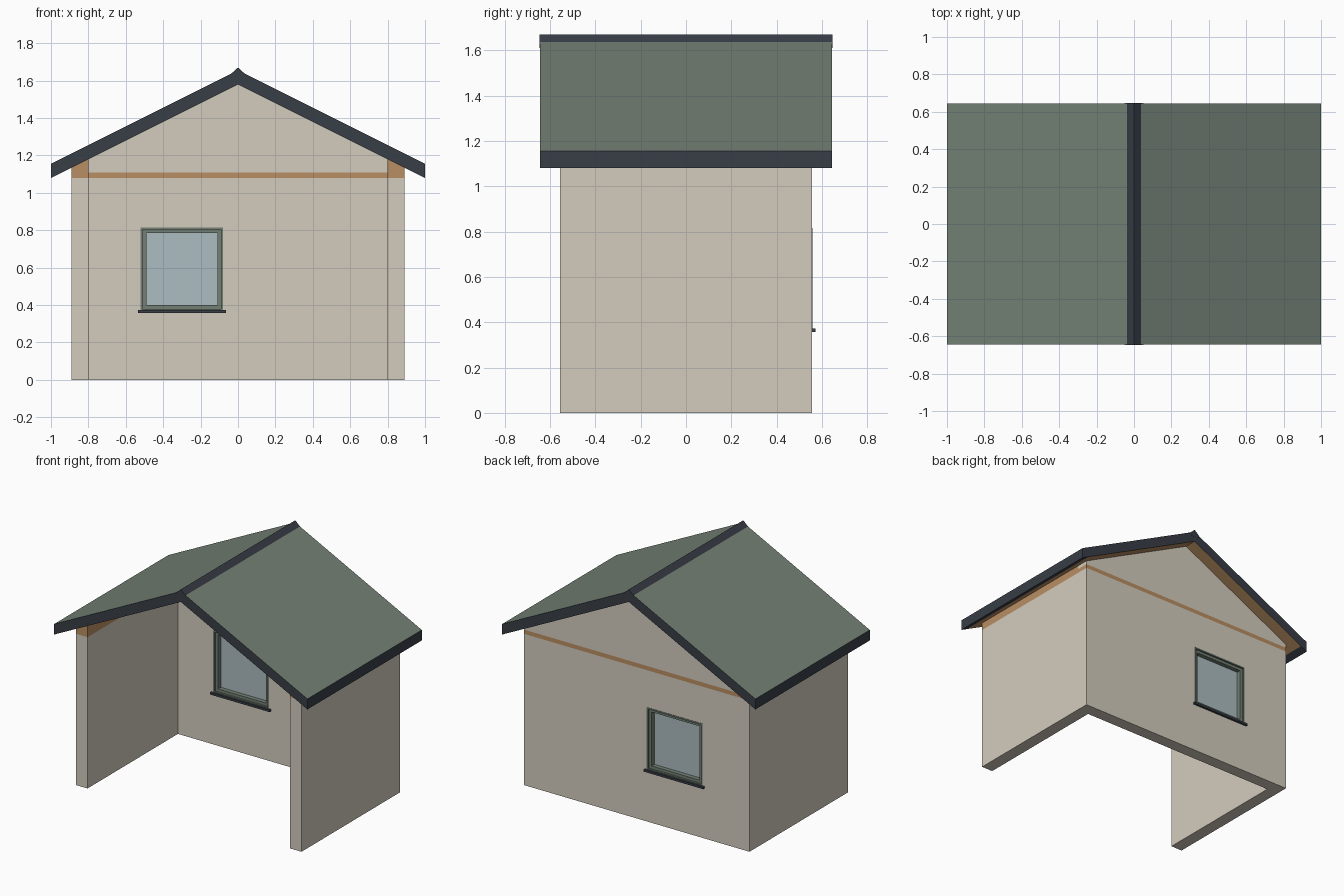
import bpy, bmesh
from mathutils import Vector

old = bpy.data.objects.get("Cube")
if old:
    bpy.data.objects.remove(old, do_unlink=True)


def material(name, r, g, b):
    lin = [((c / 255 + 0.055) / 1.055) ** 2.4 for c in (r, g, b)] + [1.0]
    m = bpy.data.materials.new(name)
    m.use_nodes = True
    m.diffuse_color = lin
    m.node_tree.nodes["Principled BSDF"].inputs["Base Color"].default_value = lin
    return m


WALL = material("warm beige wall", 212, 204, 190)
WOOD = material("light brown wood", 186, 143, 99)
GREEN = material("grey green", 115, 128, 116)
DARK = material("dark slate", 56, 62, 71)
GLASS = material("pale blue glass", 172, 188, 193)


def prism(name, points, start, end, mats, axis="Y", rule=None):
    """Extrude a flat profile along Y (points are x, z) or Z (points are x, y)."""
    def at(p, t):
        return (p[0], t, p[1]) if axis == "Y" else (p[0], p[1], t)
    bm = bmesh.new()
    face = bm.faces.new([bm.verts.new(at(p, start)) for p in points])
    ext = bmesh.ops.extrude_face_region(bm, geom=[face], use_keep_orig=True)
    moved = [v for v in ext["geom"] if isinstance(v, bmesh.types.BMVert)]
    shift = Vector(at((0, 0), end - start))
    bmesh.ops.translate(bm, verts=moved, vec=shift)
    bmesh.ops.recalc_face_normals(bm, faces=bm.faces)
    if rule:
        for f in bm.faces:
            f.material_index = rule(f)
    me = bpy.data.meshes.new(name)
    bm.to_mesh(me)
    bm.free()
    for m in mats:
        me.materials.append(m)
    ob = bpy.data.objects.new(name, me)
    bpy.context.collection.objects.link(ob)
    return ob


def box(name, x0, x1, y0, y1, z0, z1, mat):
    return prism(name, [(x0, z0), (x1, z0), (x1, z1), (x0, z1)], y0, y1, [mat])


def cut(ob, x0, x1, y0, y1, z0, z1):
    """Cut a box-shaped opening through an object and discard the cutter."""
    cutter = box("cutter", x0, x1, y0, y1, z0, z1, ob.data.materials[0])
    cutter.hide_render = True
    mod = ob.modifiers.new("opening", "BOOLEAN")
    mod.operation, mod.solver, mod.object = "DIFFERENCE", "EXACT", cutter
    dg = bpy.context.evaluated_depsgraph_get()
    me = bpy.data.meshes.new_from_object(ob.evaluated_get(dg))
    ob.modifiers.clear()
    ob.data = me
    bpy.data.objects.remove(cutter, do_unlink=True)


W, D, T = 0.89, 0.555, 0.09        # half width, half depth, wall thickness
PLATE, BAND = 1.08, 1.11           # wall top and band top
APEX, SLOPE = 1.58, 0.5
EAVE, ROOF_D, ROOF_T = 1.0, 0.645, 0.075


def under(x):
    return APEX - SLOPE * abs(x)


# Walls, open at the front
walls = prism("walls", [(-W, -D), (-W + T, -D), (-W + T, D - T), (W - T, D - T),
                        (W - T, -D), (W, -D), (W, D), (-W, D)],
              0, PLATE, [WALL], axis="Z")
X0, X1, Z0, Z1 = -0.52, -0.08, 0.37, 0.815
cut(walls, X0, X1, D - 2 * T, D + T, Z0, Z1)

# Wooden band and gable on the back wall
box("back_band", -W, W, D - T, D, PLATE, BAND, WOOD)
prism("back_gable", [(-W, BAND), (W, BAND), (W, under(W)), (0, APEX), (-W, under(W))],
      D - T, D, [WALL])

# Sloped wooden plates on the side walls
for side, s in (("right", -1), ("left", 1)):
    prism(side + "_wall_plate", [(s * (W - T), PLATE), (s * W, PLATE),
                                 (s * W, under(W)), (s * (W - T), under(W - T))],
          -D, D - T, [WOOD])


# Roof: green on top, wood beneath, dark on the edges
def roof_rule(f):
    if f.normal.z > 0.5:
        return 0
    inner = abs(f.calc_center_median().x) < 0.9
    return 1 if f.normal.z < -0.5 and inner else 2


TRIM = 0.95
lower = [(x, under(x)) for x in (-EAVE, -TRIM, 0, TRIM, EAVE)]
upper = [(x, under(x) + ROOF_T) for x in (EAVE, 0, -EAVE)]
prism("roof", lower + upper, -ROOF_D, ROOF_D, [GREEN, WOOD, DARK], rule=roof_rule)

# Ridge cap
prism("ridge_cap", [(-0.05, 1.625), (0, 1.61), (0.05, 1.625), (0, 1.67)],
      -ROOF_D - 0.001, ROOF_D + 0.001, [DARK])

# Window: casing, sash, glass and sill
casing = box("window_casing", X0, X1, D - T - 0.003, D + 0.003, Z0, Z1, GREEN)
cut(casing, X0 + 0.01, X1 - 0.01, D - 2 * T, D + T, Z0 + 0.01, Z1 - 0.01)
sash = box("window_sash", X0 + 0.01, X1 - 0.01, D - T + 0.01, D - 0.01,
           Z0 + 0.01, Z1 - 0.01, GREEN)
cut(sash, X0 + 0.03, X1 - 0.03, D - 2 * T, D + T, Z0 + 0.03, Z1 - 0.03)
box("window_glass", X0 + 0.03, X1 - 0.03, D - 0.049, D - 0.041,
    Z0 + 0.03, Z1 - 0.03, GLASS)
box("window_sill", X0 - 0.015, X1 + 0.015, D - T - 0.016, D + 0.016,
    Z0 - 0.012, Z0 + 0.003, DARK)
